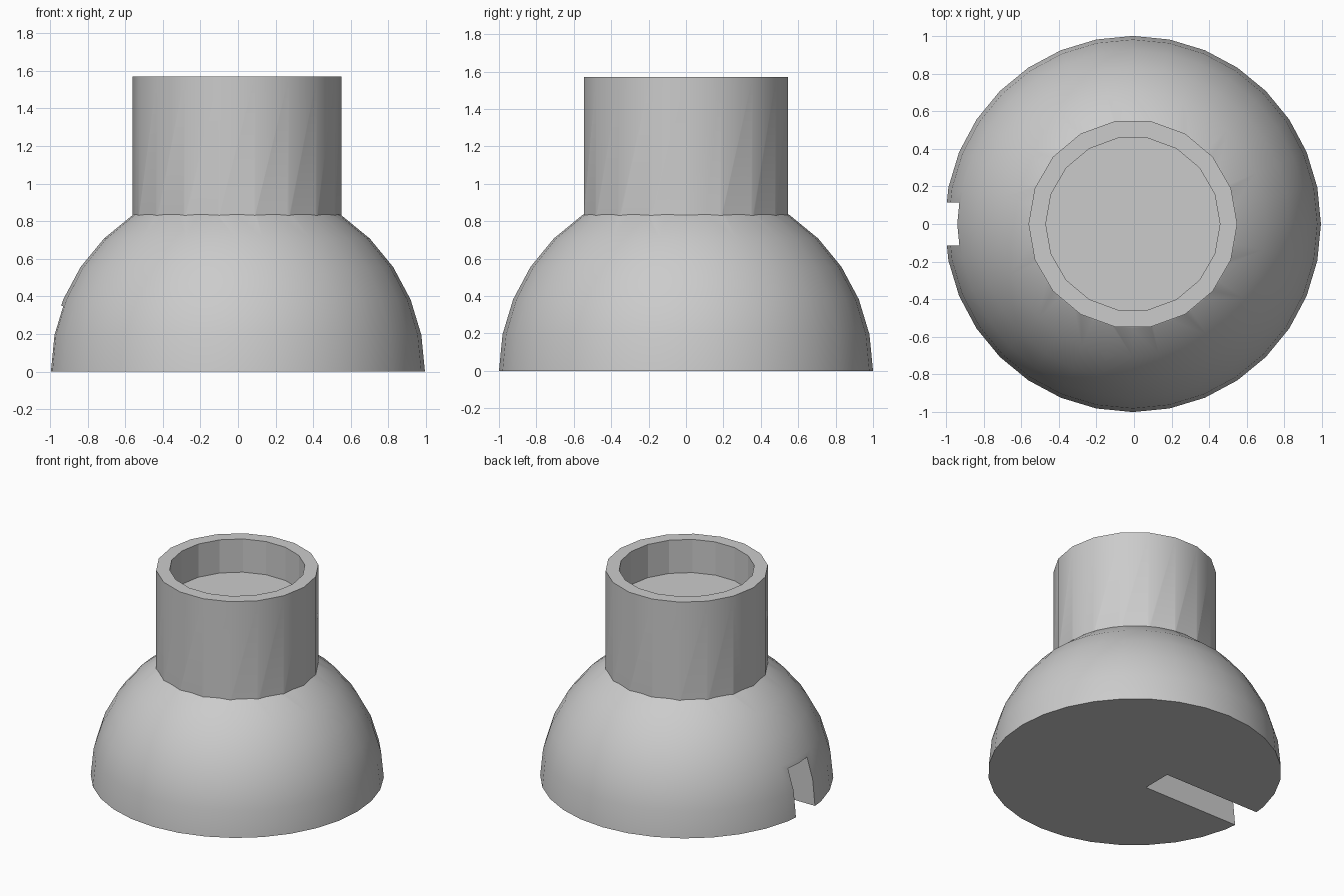
import bpy, bmesh
from math import radians
from mathutils import Matrix

if "Cube" in bpy.data.objects:
    bpy.data.objects.remove(bpy.data.objects["Cube"])

CX = -0.006   # axis offset: the slot trims the -x edge of the dome


def make_object(name, bm):
    mesh = bpy.data.meshes.new(name)
    bmesh.ops.recalc_face_normals(bm, faces=bm.faces)
    bm.to_mesh(mesh)
    bm.free()
    obj = bpy.data.objects.new(name, mesh)
    bpy.context.collection.objects.link(obj)
    return obj


def cylinder(name, radius, z0, z1, smooth):
    bm = bmesh.new()
    place = Matrix.Translation((CX, 0, (z0 + z1) / 2)) @ Matrix.Rotation(radians(90), 4, 'Z')
    # 18 sides, a corner on the x axis and flats towards front and back
    bmesh.ops.create_cone(bm, cap_ends=True, segments=18, radius1=radius,
                          radius2=radius, depth=z1 - z0, matrix=place)
    bm.normal_update()
    bm.verts.ensure_lookup_table()
    # turn so that a corner really lies on the x axis
    v = bm.verts[0].co
    from math import atan2
    bmesh.ops.rotate(bm, verts=bm.verts, cent=(CX, 0, 0),
                     matrix=Matrix.Rotation(-atan2(v.y, v.x - CX), 3, 'Z'))
    for f in bm.faces:
        f.smooth = smooth and len(f.verts) == 4
    return make_object(name, bm)


# Solid half-sphere base
bm = bmesh.new()
bmesh.ops.create_uvsphere(bm, u_segments=32, v_segments=16, radius=1,
                          matrix=Matrix.Translation((CX, 0, 0)))
for f in bm.faces:
    f.smooth = True
cut = bmesh.ops.bisect_plane(bm, geom=bm.verts[:] + bm.edges[:] + bm.faces[:],
                             plane_co=(0, 0, 0), plane_no=(0, 0, -1),
                             clear_outer=True, dist=1e-4)
rim = [e for e in bm.edges if e.is_boundary]
for f in bmesh.ops.contextual_create(bm, geom=rim)['faces']:
    f.smooth = False
body = make_object("domed_socket_body", bm)

# Collar on top, with its shallow bore
collar = cylinder("collar", 0.555, 0.4, 1.57, True)
bore = cylinder("bore_cutter", 0.463, 1.32, 1.8, False)

# Slot from the left side towards the middle of the underside
bm = bmesh.new()
x0, x1 = -1.3, CX - 0.195
bmesh.ops.create_cube(bm, size=1, matrix=Matrix.Translation(((x0 + x1) / 2, 0, 0.1))
                      @ Matrix.Diagonal((x1 - x0, 0.226, 0.5, 1)))
slot = make_object("slot_cutter", bm)

# Join the collar and cut the bore and slot
for other, op in ((collar, 'UNION'), (bore, 'DIFFERENCE'), (slot, 'DIFFERENCE')):
    mod = body.modifiers.new(other.name, 'BOOLEAN')
    mod.object, mod.operation, mod.solver = other, op, 'EXACT'
bpy.context.view_layer.update()
result = bpy.data.meshes.new_from_object(
    body.evaluated_get(bpy.context.evaluated_depsgraph_get()))
body.modifiers.clear()
body.data = result
for helper in (collar, bore, slot):
    bpy.data.objects.remove(helper)

# Keep creases sharp; the bore stays faceted
bm = bmesh.new()
bm.from_mesh(result)
for e in bm.edges:
    e.smooth = e.calc_face_angle(0) < radians(30)
bm.to_mesh(result)
bm.free()
